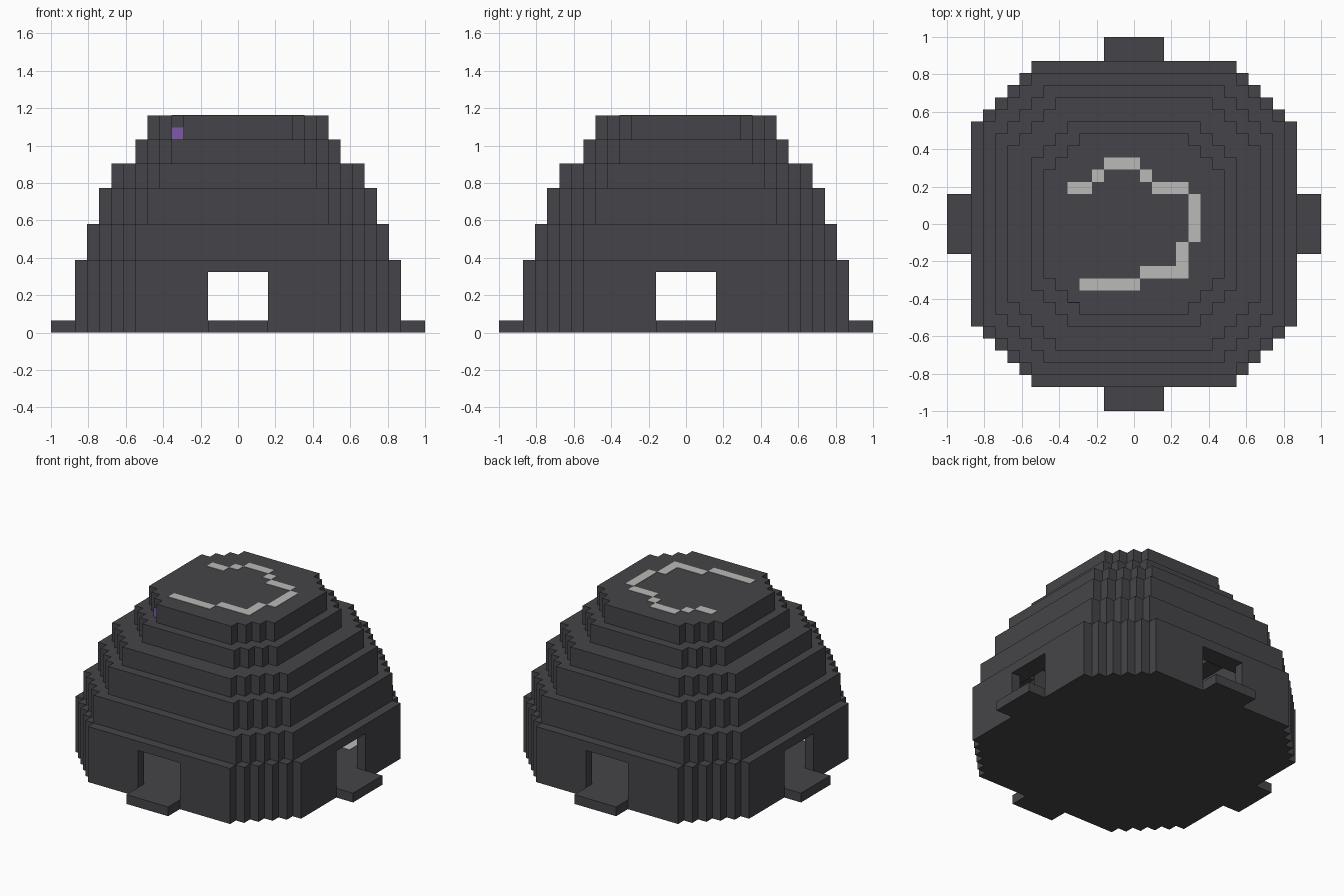
import bpy
import bmesh

if "Cube" in bpy.data.objects:
    bpy.data.objects.remove(bpy.data.objects["Cube"], do_unlink=True)

V = 2 / 31        # one block
DOOR = 2.5        # half width of a doorway, in blocks


def material(name, rgb):
    mat = bpy.data.materials.new(name)
    mat.use_nodes = True
    color = (*rgb, 1)
    mat.diffuse_color = color
    bsdf = next(n for n in mat.node_tree.nodes if n.type == "BSDF_PRINCIPLED")
    bsdf.inputs["Base Color"].default_value = color
    bsdf.inputs["Roughness"].default_value = 0.9
    return mat


DARK = material("charcoal", (0.06, 0.06, 0.067))
LIGHT = material("light_grey", (0.49, 0.49, 0.48))
PURPLE = material("purple", (0.205, 0.102, 0.402))


def finish(bm, name, mat):
    bmesh.ops.recalc_face_normals(bm, faces=bm.faces)
    bmesh.ops.scale(bm, vec=(V, V, V), verts=bm.verts)
    mesh = bpy.data.meshes.new(name)
    bm.to_mesh(mesh)
    bm.free()
    mesh.materials.append(mat)
    obj = bpy.data.objects.new(name, mesh)
    bpy.context.collection.objects.link(obj)
    return obj


def stairs(half, total, gap):
    """Stepped corner of one quadrant, from the x side round to the y side."""
    x, y = half, total - half
    points = [(half, gap)]
    while x > total - half:
        points += [(x, y), (x - 1, y)]
        x, y = x - 1, y + 1
    return points + [(x, y), (gap, half)]


def tier(name, outer, inner, z0, z1, gap=0):
    """Stepped ring (or solid slab) mirrored from one quadrant and extruded."""
    profile = stairs(*outer, gap)
    profile += stairs(*inner, gap)[::-1] if inner else [(0, 0)]
    bm = bmesh.new()
    for sx in (1, -1):
        for sy in (1, -1):
            bm.faces.new([bm.verts.new((x * sx, y * sy, z0)) for x, y in profile])
    bmesh.ops.remove_doubles(bm, verts=bm.verts, dist=0.001)
    bmesh.ops.recalc_face_normals(bm, faces=bm.faces)
    base = list(bm.faces)
    result = bmesh.ops.extrude_face_region(bm, geom=base, use_keep_orig=True)
    top = [g for g in result["geom"] if isinstance(g, bmesh.types.BMVert)]
    bmesh.ops.translate(bm, vec=(0, 0, z1 - z0), verts=top)
    return finish(bm, name, DARK)


def box(name, low, high, mat):
    bm = bmesh.new()
    bmesh.ops.create_cube(bm, size=1)
    for v in bm.verts:
        v.co = [b if c > 0 else a for c, a, b in zip(v.co, low, high)]
    return finish(bm, name, mat)


def inset(shape):
    return shape[0] - 1, shape[1] - 2


# Dome tiers: (half width, corner sum), bottom, top
tiers = [
    ((13.5, 22), 5, 6),
    ((12.5, 21), 6, 9),
    ((11.5, 19), 9, 12),
    ((10.5, 17), 12, 14),
    ((8.5, 14), 14, 16),
    ((7.5, 12), 16, 18),
]
base = tiers[0][0]
tier("floor", base, None, 0, 1)
tier("corner_walls", base, inset(base), 1, 5, gap=DOOR)
names = ["lintel_ring", "lower_tier", "middle_tier", "upper_tier", "high_tier"]
for name, (shape, z0, z1), following in zip(names, tiers, tiers[1:]):
    tier(name, shape, inset(following[0]), z0, z1)
tier("roof", *[tiers[-1][0], None], 16, 18)

# Doorsteps on all four sides
for side, sign in (("left", 1), ("right", -1)):
    a, b = sorted((13.5 * sign, 15.5 * sign))
    box(side + "_doorstep", (a, -DOOR, 0), (b, DOOR, 1), DARK)
for side, sign in (("back", 1), ("front", -1)):
    a, b = sorted((13.5 * sign, 15.5 * sign))
    box(side + "_doorstep", (-DOOR, a, 0), (DOOR, b, 1), DARK)

# Winding inlay on the roof: x from, x to, y from, y to
inlay = [
    (-5.5, -3.5, 2.5, 3.5), (-3.5, -2.5, 3.5, 4.5), (-2.5, 0.5, 4.5, 5.5),
    (0.5, 1.5, 3.5, 4.5), (1.5, 4.5, 2.5, 3.5), (4.5, 5.5, -1.5, 2.5),
    (3.5, 4.5, -3.5, -1.5), (0.5, 4.5, -4.5, -3.5), (-4.5, 0.5, -5.5, -4.5),
]
for i, (x0, x1, y0, y1) in enumerate(inlay, 1):
    box(f"roof_inlay_{i}", (x0, y0, 18), (x1, y1, 18.04), LIGHT)

# Pale floor tiles inside
box("left_floor_tile", (8.5, 5.5, 1), (9.5, 8.5, 1.04), LIGHT)
box("right_floor_tile", (-9.5, -8.5, 1), (-8.5, -7.5, 1.04), LIGHT)

# Purple block face on the front right corner of the roof tier
box("purple_block", (-5.5, -6.54, 16), (-4.5, -6.5, 17), PURPLE)
